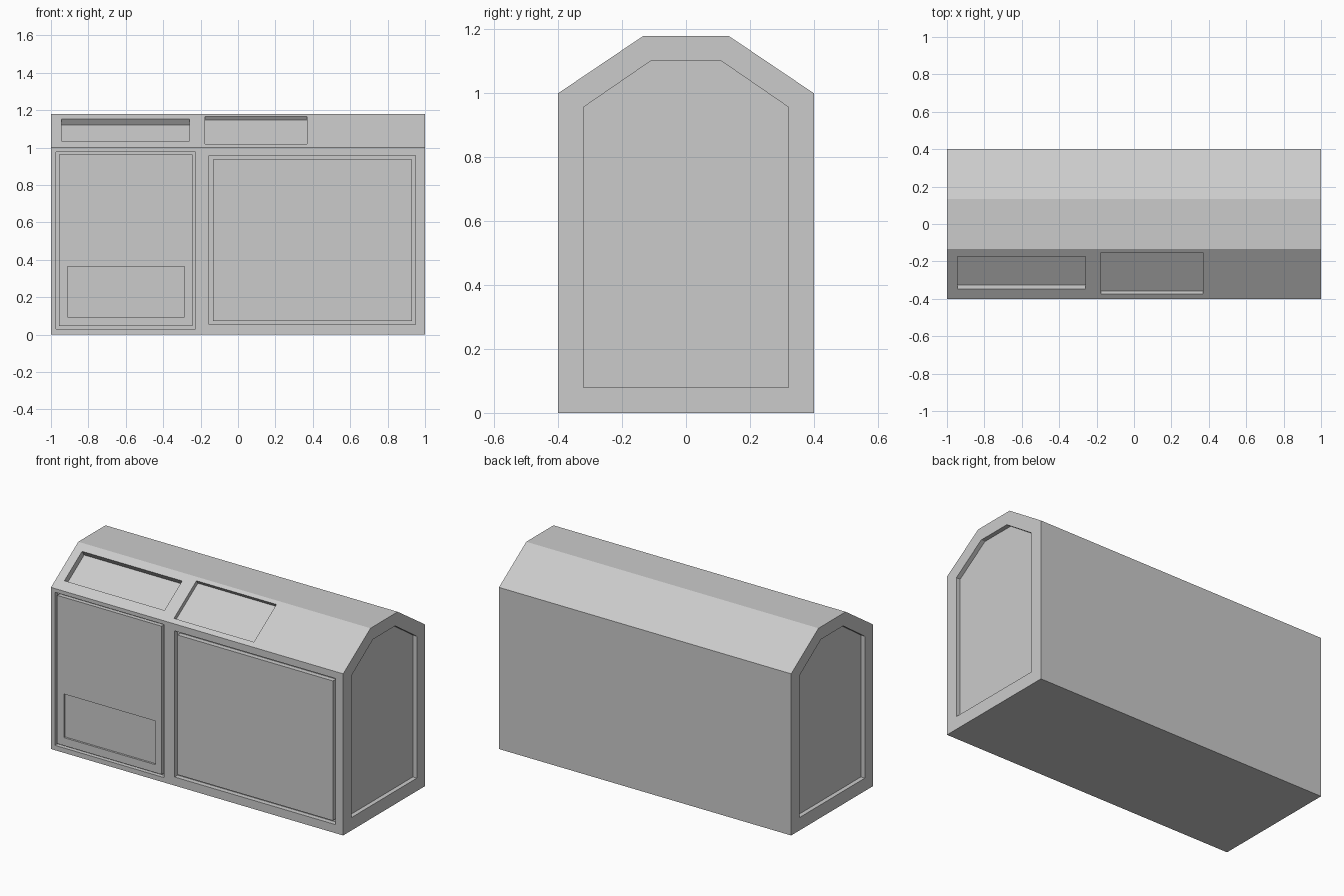
import bpy, bmesh
from mathutils import Vector

if "Cube" in bpy.data.objects:
    bpy.data.objects.remove(bpy.data.objects["Cube"])

PROFILE = [(-0.4, 0), (0.4, 0), (0.4, 1), (0.133, 1.18), (-0.133, 1.18), (-0.4, 1)]
END_PANEL = [(-0.32, 0.08), (0.32, 0.08), (0.32, 0.957), (0.109, 1.102), (-0.109, 1.102), (-0.32, 0.957)]


def prism(name, outline, push, hole=None):
    """Closed solid swept from an outline along push, optionally with a matching hole."""
    bm = bmesh.new()
    n = len(outline)
    rings = []
    for loop in [outline] + ([hole] if hole else []):
        low = [bm.verts.new(p) for p in loop]
        high = [bm.verts.new(Vector(p) + push) for p in loop]
        for i in range(n):
            j = (i + 1) % n
            bm.faces.new((low[i], low[j], high[j], high[i]))
        rings.append((low, high))
    for end in (0, 1):
        if hole:
            a, b = rings[0][end], rings[1][end]
            for i in range(n):
                j = (i + 1) % n
                bm.faces.new((a[i], a[j], b[j], b[i]))
        else:
            bm.faces.new(rings[0][end])
    bm.normal_update()
    bmesh.ops.recalc_face_normals(bm, faces=bm.faces[:])
    if bm.calc_volume(signed=True) < 0:
        bmesh.ops.reverse_faces(bm, faces=bm.faces[:])
    bm.normal_update()
    mesh = bpy.data.meshes.new(name)
    bm.to_mesh(mesh)
    bm.free()
    obj = bpy.data.objects.new(name, mesh)
    bpy.context.scene.collection.objects.link(obj)
    return obj


# Main body: flat-topped gable profile
body = prism("kiosk_body", [(-1, y, z) for y, z in PROFILE], Vector((2, 0, 0)))


def carve(name, points, normal, depth, hole=None):
    """Cut a recess of given depth into the body surface."""
    n = Vector(normal).normalized()
    lip = n * 0.02

    def lift(loop):
        return [Vector(p) + lip for p in loop]

    cutter = prism(name + "_cutter", lift(points), -lip - n * depth, lift(hole) if hole else None)
    cutter.hide_render = True
    cutter.hide_set(True)
    mod = body.modifiers.new(name, 'BOOLEAN')
    mod.operation = 'DIFFERENCE'
    mod.solver = 'EXACT'
    mod.object = cutter


def front_rect(x0, x1, z0, z1, inset=0):
    x0, x1, z0, z1 = x0 + inset, x1 - inset, z0 + inset, z1 - inset
    return [(x0, -0.4, z0), (x1, -0.4, z0), (x1, -0.4, z1), (x0, -0.4, z1)]


def roof_rect(x0, x1, y0, y1):
    def z(y):
        return 1 + (y + 0.4) * 0.18 / 0.267
    return [(x0, y0, z(y0)), (x1, y0, z(y0)), (x1, y1, z(y1)), (x0, y1, z(y1))]


# Recessed panels at both ends
for side, label in ((-1, "left"), (1, "right")):
    carve("end_recess_" + label, [(side, y, z) for y, z in END_PANEL], (side, 0, 0), 0.027)

# Front grooves framing the door and the wide panel, plus the shallow door plate
FRONT = (0, -1, 0)
DOOR = (-0.973, -0.227, 0.03, 0.977)
PANEL = (-0.154, 0.949, 0.053, 0.957)
carve("door_groove", front_rect(*DOOR), FRONT, 0.025, front_rect(*DOOR, 0.015))
carve("panel_groove", front_rect(*PANEL), FRONT, 0.03, front_rect(*PANEL, 0.02))
carve("door_plate", front_rect(-0.912, -0.286, 0.094, 0.364), FRONT, 0.012)

# Two recesses in the front roof slope
SLOPE = (0, -0.18, 0.267)
carve("roof_recess_left", roof_rect(-0.945, -0.26, -0.347, -0.175), SLOPE, 0.037)
carve("roof_recess_right", roof_rect(-0.177, 0.37, -0.373, -0.153), SLOPE, 0.025)
